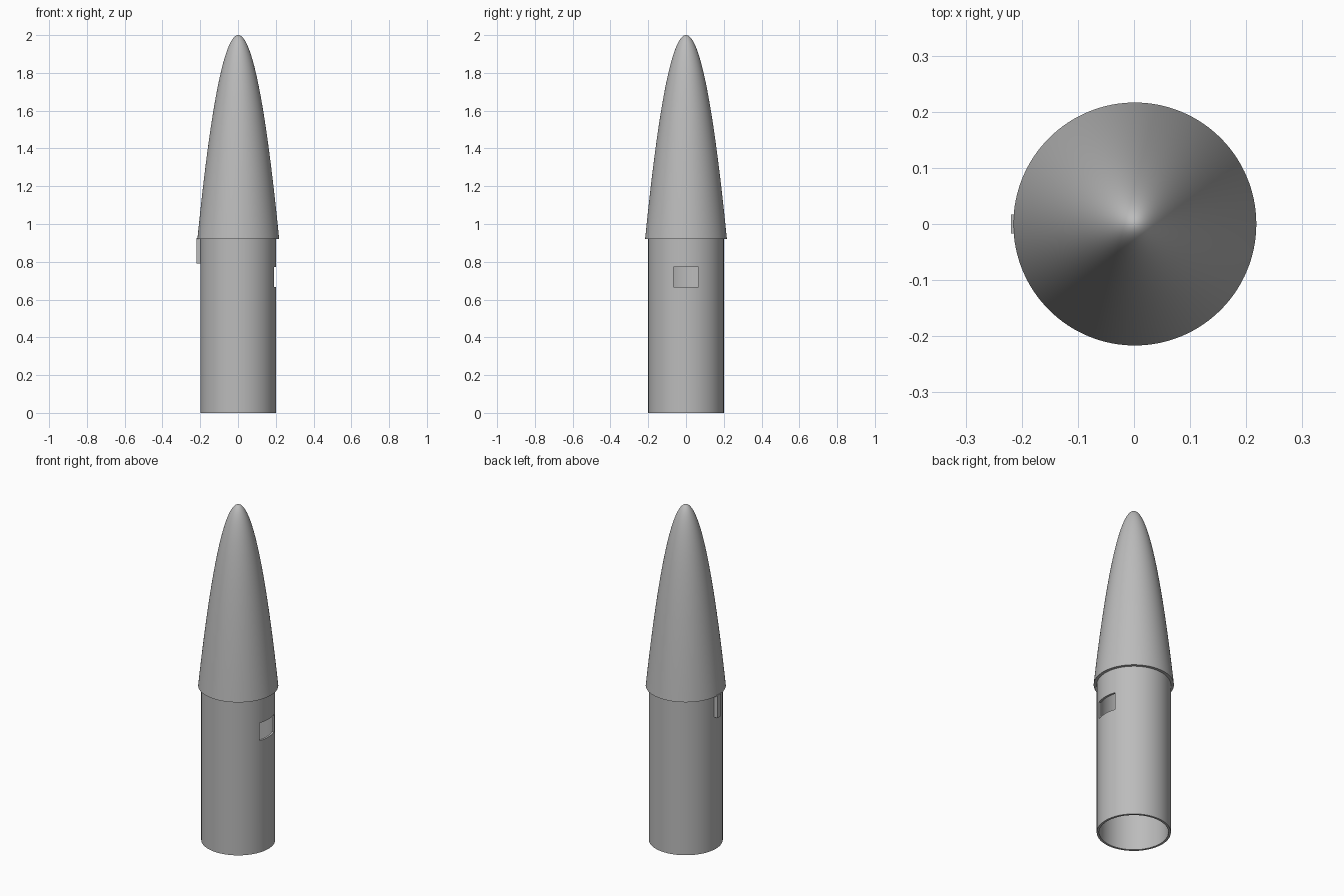
import bpy, bmesh, math

if "Cube" in bpy.data.objects:
    bpy.data.objects.remove(bpy.data.objects["Cube"], do_unlink=True)

CX = 0.0015            # axis offset that balances the side tab
R_BODY, R_BORE = 0.2, 0.187
R_NOSE, BASE, TOP = 0.2165, 0.92, 2.0
SIDES = 128

grey = bpy.data.materials.new("mid_grey")
grey.use_nodes = True
colour = (0.5, 0.5, 0.5, 1)
grey.diffuse_color = colour
grey.node_tree.nodes["Principled BSDF"].inputs["Base Color"].default_value = colour


def add_object(name, bm):
    bmesh.ops.recalc_face_normals(bm, faces=bm.faces)
    mesh = bpy.data.meshes.new(name)
    bm.to_mesh(mesh)
    bm.free()
    mesh.materials.append(grey)
    obj = bpy.data.objects.new(name, mesh)
    bpy.context.collection.objects.link(obj)
    return obj


def lathe(name, profile, closed):
    """Spin a radius/height profile around the axis."""
    bm = bmesh.new()
    verts = [bm.verts.new((CX + r, 0, z)) for r, z in profile]
    edges = [bm.edges.new(pair) for pair in zip(verts, verts[1:])]
    if closed:
        edges.append(bm.edges.new((verts[-1], verts[0])))
    bmesh.ops.spin(bm, geom=verts + edges, cent=(CX, 0, 0), axis=(0, 0, 1),
                   angle=math.tau, steps=SIDES, use_duplicate=False)
    bmesh.ops.remove_doubles(bm, verts=bm.verts, dist=1e-5)
    return add_object(name, bm)


def box(name, low, high):
    bm = bmesh.new()
    bmesh.ops.create_cube(bm, size=1)
    for v in bm.verts:
        v.co = [(a + b) / 2 + c * (b - a) for a, b, c in zip(low, high, v.co)]
    return add_object(name, bm)


def smooth(obj):
    bpy.ops.object.select_all(action="DESELECT")
    obj.select_set(True)
    bpy.context.view_layer.objects.active = obj
    bpy.ops.object.shade_smooth_by_angle(angle=math.radians(30))


def parabola(radius, top, steps=40):
    """Parabolic nose curve from the base up to the tip."""
    return [(radius * (1 - i / steps), BASE + (top - BASE) * (1 - (1 - i / steps) ** 2))
            for i in range(steps + 1)]


# Hollow nose cone with a parabolic outline
outer = parabola(R_NOSE, TOP)
inner = parabola(R_BORE, TOP - 0.04)
nose = lathe("nose_cone", outer + inner[::-1], closed=True)
smooth(nose)

# Open tube with a rectangular window through one side
body = lathe("body_tube", [(R_BODY, 0), (R_BODY, BASE + 0.001),
                           (R_BORE, BASE + 0.001), (R_BORE, 0)], closed=True)
cutter = box("window_cutter", (0.1, -0.067, 0.667), (0.3, 0.067, 0.772))
cutter.hide_render = True
cutter.hide_viewport = True
cut = body.modifiers.new("window", "BOOLEAN")
cut.operation = "DIFFERENCE"
cut.solver = "EXACT"
cut.object = cutter
bpy.context.view_layer.objects.active = body
bpy.ops.object.modifier_apply(modifier=cut.name)
bpy.data.objects.remove(cutter, do_unlink=True)
smooth(body)

# Small tab under the cone, opposite the window
box("side_tab", (-0.2195, -0.017, 0.79), (-0.195, 0.017, BASE + 0.005))
